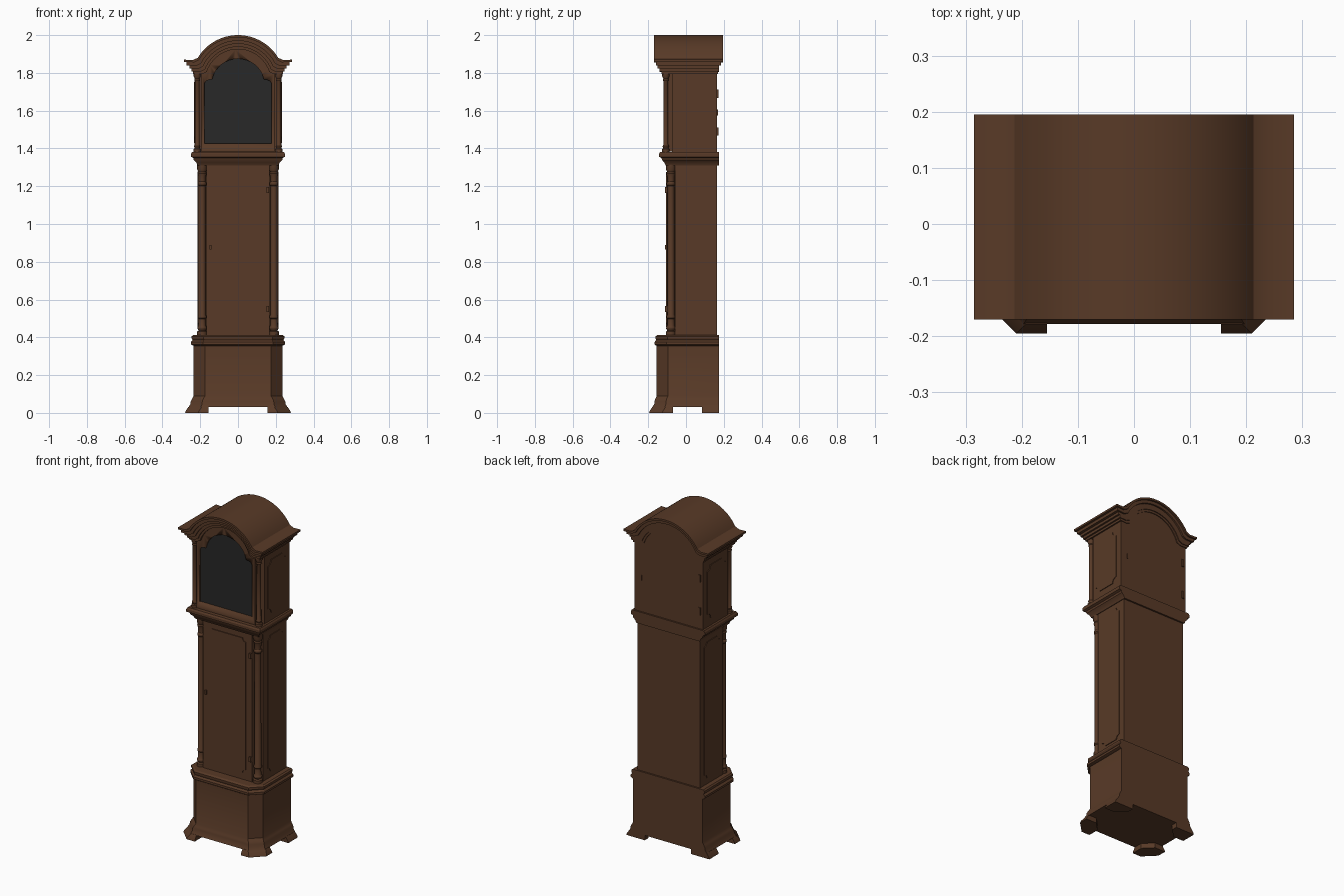
import bpy, bmesh, math

if "Cube" in bpy.data.objects:
    bpy.data.objects.remove(bpy.data.objects["Cube"])


def material(name, rgb):
    m = bpy.data.materials.new(name)
    m.diffuse_color = (*rgb, 1)
    m.use_nodes = True
    m.node_tree.nodes["Principled BSDF"].inputs["Base Color"].default_value = m.diffuse_color
    return m


WOOD = material("dark_wood", (0.098, 0.042, 0.020))
GLASS = material("black_glass", (0.021, 0.021, 0.021))


def loft(name, rings, mat=WOOD, angle=30):
    """Skin a stack of equal-length closed rings and cap both ends."""
    bm = bmesh.new()
    rows = [[bm.verts.new(p) for p in r] for r in rings]
    n = len(rows[0])
    for a, b in zip(rows, rows[1:]):
        for i in range(n):
            j = (i + 1) % n
            bm.faces.new((a[i], a[j], b[j], b[i]))
    bm.faces.new(rows[0])
    bm.faces.new(rows[-1])
    bmesh.ops.recalc_face_normals(bm, faces=bm.faces)
    me = bpy.data.meshes.new(name)
    bm.to_mesh(me)
    bm.free()
    me.shade_smooth()
    me.set_sharp_from_angle(angle=math.radians(angle))
    me.materials.append(mat)
    ob = bpy.data.objects.new(name, me)
    bpy.context.collection.objects.link(ob)
    return ob


def front_plate(name, pts, y0, y1, mat=WOOD):
    return loft(name, [[(x, y, z) for x, z in pts] for y in (y0, y1)], mat)


def side_plate(name, pts, x0, x1):
    return loft(name, [[(x, y, z) for y, z in pts] for x in (x0, x1)])


def box(name, x0, x1, y0, y1, z0, z1):
    return front_plate(name, [(x0, z0), (x1, z0), (x1, z1), (x0, z1)], y0, y1)


def turned(name, x, y, profile, seg=20):
    return loft(name, [[(x + r * math.cos(2 * math.pi * i / seg),
                         y + r * math.sin(2 * math.pi * i / seg), z)
                        for i in range(seg)] for r, z in profile])


def case_ring(hx, yf, c, z, yb=0.175):
    """Plan outline, with canted front corners when c > 0."""
    if c == 0:
        pts = [(-hx, yb), (-hx, yf), (hx, yf), (hx, yb)]
    else:
        pts = [(-hx, yb), (-hx, yf + c), (-hx + c, yf),
               (hx - c, yf), (hx, yf + c), (hx, yb)]
    return [(x, y, z) for x, y in pts]


def arch(d, hx, seg=32):
    """Arched top line with flared shoulders, sunk by d, left to right."""
    r, ze = 0.249 - d, 1.88 - d
    a = math.acos((ze - 1.751) / r)
    xe = r * math.sin(a)
    arc = [(r * math.sin(-a + 2 * a * i / seg), 1.751 + r * math.cos(-a + 2 * a * i / seg))
           for i in range(seg + 1)]
    xt = min(xe + 0.025, hx - 0.004)
    tail = [(xt, 1.868 - d), (hx, 1.87 - d)]
    return [(-x, z) for x, z in reversed(tail)] + arc + tail


def notched(u0, u1, v0, v1, n, seg=5):
    """Rectangle with scooped corners."""
    pts = []
    for cu, cv, a0 in ((u0, v0, 90), (u1, v0, 180), (u1, v1, 270), (u0, v1, 0)):
        for i in range(seg + 1):
            a = math.radians(a0 - 90 * i / seg)
            pts.append((cu + n * math.cos(a), cv + n * math.sin(a)))
    return pts


# Base: flared skirt and canted box
loft("base_case", [case_ring(*p) for p in (
    (0.262, -0.178, 0.065, 0.03), (0.252, -0.168, 0.062, 0.047),
    (0.250, -0.167, 0.061, 0.062), (0.243, -0.162, 0.06, 0.075),
    (0.235, -0.155, 0.06, 0.09), (0.235, -0.155, 0.06, 0.36))])

# Bracket feet
for s, side in ((-1, "left"), (1, "right")):
    rings = []
    for hx, yf, z in ((0.28, -0.195, 0), (0.277, -0.192, 0.01), (0.262, -0.178, 0.032)):
        rings.append([(s * x, y, z) for x, y in (
            (0.155, yf), (hx - 0.07, yf), (hx, yf + 0.07), (hx, -0.07),
            (0.21, -0.07), (0.155, -0.125))])
    loft("front_foot_" + side, rings)
    loft("back_foot_" + side, [[(s * x, y, z) for x, y in (
        (0.155, 0.175), (hx, 0.175), (hx, 0.085), (0.21, 0.085), (0.155, 0.14))]
        for hx, z in ((0.28, 0), (0.277, 0.01), (0.262, 0.032))])

# Moulding between base and trunk
loft("waist_moulding", [case_ring(*p) for p in (
    (0.236, -0.156, 0.06, 0.355), (0.250, -0.166, 0.064, 0.362),
    (0.250, -0.166, 0.064, 0.375), (0.240, -0.158, 0.061, 0.386),
    (0.246, -0.162, 0.063, 0.395), (0.246, -0.162, 0.063, 0.405),
    (0.238, -0.152, 0.06, 0.412))])

# Trunk with cut-back front corners for the columns
trunk = [(-0.21, 0.165), (-0.21, -0.057), (-0.166, -0.057), (-0.166, -0.1),
         (0.166, -0.1), (0.166, -0.057), (0.21, -0.057), (0.21, 0.165)]
loft("trunk", [[(x, y, z) for x, y in trunk] for z in (0.41, 1.325)])
front_plate("trunk_door_panel", notched(-0.125, 0.125, 0.455, 1.275, 0.022), -0.105, -0.098)
for z in (0.55, 1.18):
    box("trunk_hinge", 0.150, 0.163, -0.111, -0.099, z - 0.015, z + 0.015)
box("trunk_latch", -0.150, -0.140, -0.110, -0.099, 0.865, 0.89)

# Moulding under the hood
loft("hood_base_moulding", [case_ring(*p) for p in (
    (0.214, -0.108, 0, 1.31), (0.220, -0.114, 0, 1.325), (0.234, -0.126, 0, 1.338),
    (0.236, -0.130, 0, 1.35), (0.249, -0.143, 0, 1.356), (0.249, -0.143, 0, 1.372),
    (0.243, -0.137, 0, 1.382))])

# Columns and side panels
TRUNK_COLUMN = [(0.026, 0.41), (0.026, 0.43), (0.019, 0.436), (0.025, 0.446), (0.025, 0.452),
                (0.019, 0.462), (0.018, 0.498), (0.023, 0.503), (0.023, 0.512), (0.019, 0.52),
                (0.018, 1.20), (0.023, 1.207), (0.023, 1.216), (0.018, 1.224), (0.019, 1.25),
                (0.024, 1.268), (0.020, 1.276), (0.026, 1.288), (0.026, 1.32)]
HOOD_COLUMN = [(0.019, 1.38), (0.019, 1.397), (0.014, 1.402), (0.017, 1.412), (0.013, 1.42),
               (0.012, 1.755), (0.016, 1.762), (0.013, 1.77), (0.019, 1.782), (0.019, 1.80)]
for s, side in ((-1, "left"), (1, "right")):
    turned("trunk_column_" + side, s * 0.19, -0.08, TRUNK_COLUMN)
    turned("hood_column_" + side, s * 0.216, -0.107, HOOD_COLUMN)
    side_plate("trunk_side_panel_" + side, notched(-0.018, 0.128, 0.45, 1.278, 0.025),
               s * 0.208, s * 0.214)
    side_plate("hood_side_panel_" + side, notched(-0.045, 0.127, 1.43, 1.752, 0.032),
               s * 0.228, s * 0.234)

# Hood case
front_plate("hood_case", arch(0.04, 0.23) + [(0.23, 1.38), (-0.23, 1.38)], -0.075, 0.165)

# Arched glazed door
door = front_plate("hood_door", arch(0.075, 0.196) + [(0.196, 1.384), (-0.196, 1.384)],
                   -0.118, -0.074)
a0 = math.radians(12)
opening = [(-0.178, 1.425), (0.178, 1.425), (0.178, 1.742), (0.17, 1.757), (0.15, 1.765)]
opening += [(0.14 * math.cos(a0 + (math.pi - 2 * a0) * i / 24),
             1.735 + 0.14 * math.sin(a0 + (math.pi - 2 * a0) * i / 24)) for i in range(25)]
opening += [(-0.15, 1.765), (-0.17, 1.757), (-0.178, 1.742)]
cutter = front_plate("door_opening_cutter", opening, -0.2, -0.1)
cutter.hide_render = True
cutter.hide_viewport = True
cut = door.modifiers.new("opening", 'BOOLEAN')
cut.operation = 'DIFFERENCE'
cut.solver = 'EXACT'
cut.object = cutter
front_plate("door_glass", opening, -0.108, -0.098, GLASS)

# Arched roof and its stepped cornice
for name, d0, d1, hx, y0, y1 in (
        ("roof", 0, 0.012, 0.285, -0.170, 0.195),
        ("cornice_upper", 0.012, 0.030, 0.272, -0.160, 0.185),
        ("cornice_middle", 0.030, 0.046, 0.257, -0.150, 0.175),
        ("cornice_lower", 0.046, 0.062, 0.247, -0.140, 0.175),
        ("cornice_bead", 0.062, 0.075, 0.238, -0.130, 0.170)):
    front_plate(name, arch(d0, hx) + arch(d1, hx)[::-1], y0, y1)

# Back hinges and latch
for z in (1.49, 1.69):
    box("back_hinge", -0.215, -0.200, 0.164, 0.171, z - 0.022, z + 0.022)
box("back_latch", 0.180, 0.188, 0.164, 0.169, 1.575, 1.605)
